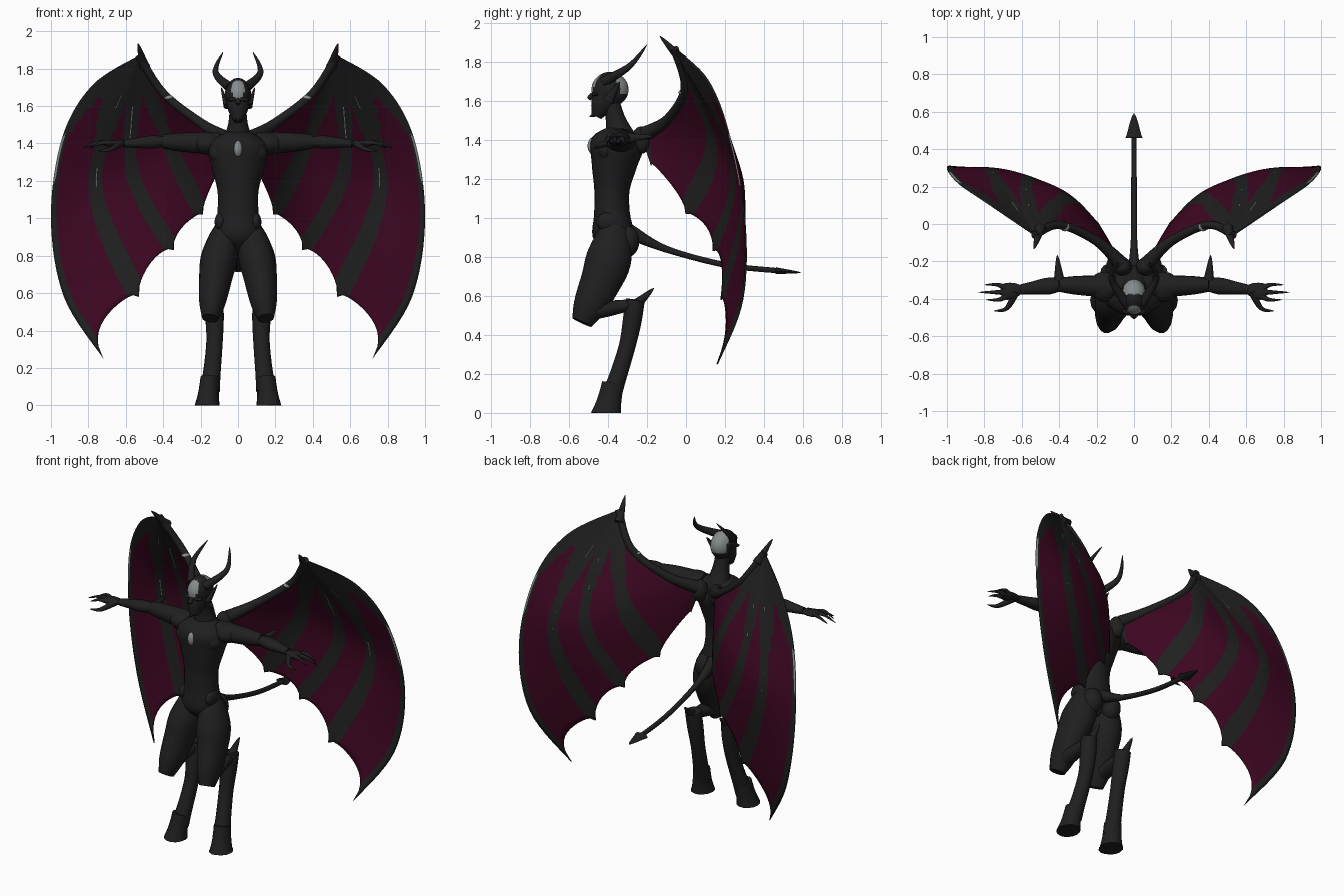
import bpy, bmesh, math
from mathutils import Vector

cube = bpy.data.objects.get("Cube")
if cube:
    bpy.data.objects.remove(cube)


def material(name, red, green, blue):
    mat = bpy.data.materials.new(name)
    mat.use_nodes = True
    mat.diffuse_color = (red, green, blue, 1)
    shader = mat.node_tree.nodes["Principled BSDF"]
    shader.inputs["Base Color"].default_value = mat.diffuse_color
    return mat


SKIN = material("charcoal skin", .014, .014, .014)
WINE = material("wine membrane", .047, .002, .015)
GREY = material("pale grey", .24, .26, .26)
SIDEWAYS, DEPTHWAYS = Vector((1, 0, 0)), Vector((0, 1, 0))


def spline(points, u):
    """Smooth position on a path through the points, with u from start to end."""
    last = len(points) - 1
    index = min(int(u * last), last - 1)
    f = u * last - index
    before, start, end, after = (Vector(points[max(0, min(last, index + k))]) for k in (-1, 0, 1, 2))
    enter, leave = (end - before) / 2, (after - start) / 2
    return start + f * (enter + f * (3 * (end - start) - 2 * enter - leave
                                     + f * (2 * (start - end) + enter + leave)))


def profile(*radii):
    """Radius rule that passes smoothly through evenly spaced radii."""
    return lambda u: spline([(radius, 0) for radius in radii], u)[0]


def taper(radius):
    """Radius rule for a claw or spike that runs to a point."""
    return lambda u: radius * (1 - u) ** .8


def finish(name, bm, materials, mirror):
    bmesh.ops.recalc_face_normals(bm, faces=bm.faces)
    mesh = bpy.data.meshes.new(name)
    bm.to_mesh(mesh)
    bm.free()
    part = bpy.data.objects.new(name, mesh)
    bpy.context.collection.objects.link(part)
    for mat in materials:
        mesh.materials.append(mat)
    if mirror:
        part.modifiers.new("mirror", "MIRROR").use_mirror_merge = False
    bpy.ops.object.select_all(action="DESELECT")
    part.select_set(True)
    bpy.context.view_layer.objects.active = part
    bpy.ops.object.shade_smooth_by_angle(angle=math.radians(50))
    return part


def loft(name, points, radius, squash=1, wide=SIDEWAYS, sides=14, steps=18, mat=SKIN):
    """Ellipse swept along a path, mirrored when the path leaves the middle."""
    bm = bmesh.new()
    path = [spline(points, i / steps) for i in range(steps + 1)]
    rings = []
    for i, centre in enumerate(path):
        along = (path[min(i + 1, steps)] - path[max(i - 1, 0)]).normalized()
        across = (wide - along * along.dot(wide)).normalized()
        other = along.cross(across) * squash
        size = max(radius(i / steps), .001)
        ring = []
        for k in range(sides):
            turn = math.tau * k / sides
            spot = centre + size * (across * math.cos(turn) + other * math.sin(turn))
            spot.z = max(spot.z, 0)
            ring.append(bm.verts.new(spot))
        rings.append(ring)
    for lower, upper in zip(rings, rings[1:]):
        for k in range(sides):
            bm.faces.new((lower[k], lower[k - 1], upper[k - 1], upper[k]))
    bm.faces.new(rings[0])
    bm.faces.new(rings[-1])
    return finish(name, bm, [mat], any(point[0] for point in points))


def blob(name, centre, size, mat=SKIN, is_grey=lambda spot: False):
    bm = bmesh.new()
    bmesh.ops.create_uvsphere(bm, u_segments=32, v_segments=24, radius=1)
    bmesh.ops.scale(bm, vec=size, verts=bm.verts)
    bmesh.ops.translate(bm, vec=centre, verts=bm.verts)
    for face in bm.faces:
        face.material_index = int(is_grey(face.calc_center_median()))
    return finish(name, bm, [mat, GREY], centre[0] > 0)


# Torso and neck
loft("torso", [(0, -.37, .82), (0, -.38, 1.15), (0, -.34, 1.48)],
     profile(.04, .125, .11, .11, .14, .16, .03), squash=.83, sides=24, steps=24)
loft("neck", [(0, -.34, 1.42), (0, -.39, 1.62)], profile(.08, .05, .045))
blob("chest_muscle", (.075, -.41, 1.35), (.08, .05, .06))
blob("shoulder_muscle", (.16, -.335, 1.4), (.08, .08, .06))
blob("hip_crest", (.095, -.4, .98), (.03, .06, .05))
blob("buttock", (.07, -.3, .88), (.06, .06, .08))
blob("chest_gem", (0, -.475, 1.37), (.025, .03, .045), GREY)


# Head, with grey patches on the forehead and the back of the crown
def head_patch(spot):
    forehead = spot.y < -.4 and Vector((spot.x / .034, (spot.z - 1.69) / .05)).length < 1
    return forehead or (spot.y > -.375 and abs(spot.x) < .057 and spot.z > 1.64)


blob("cranium", (0, -.39, 1.66), (.07, .095, .09), is_grey=head_patch)
loft("jaw", [(0, -.4, 1.65), (0, -.46, 1.52)], profile(.066, .055, .025), squash=1.1)
loft("nose", [(0, -.475, 1.64), (0, -.5, 1.61)], profile(.008, .014, .01))
loft("beard", [(0, -.45, 1.54), (0, -.495, 1.52)], taper(.02))
blob("brow", (.03, -.465, 1.635), (.03, .018, .01))
loft("ear", [(.06, -.4, 1.6), (.09, -.34, 1.7)], taper(.03), squash=.6, wide=DEPTHWAYS)
loft("horn", [(.045, -.42, 1.7), (.12, -.29, 1.78), (.08, -.2, 1.89)], taper(.028))

# Arms and hands
ELBOW, WRIST, PALM = (.4, -.325, 1.41), (.61, -.35, 1.4), (.71, -.365, 1.4)
loft("upper_arm", [(.1, -.335, 1.4), ELBOW], profile(.06, .058, .05, .038))
loft("forearm", [ELBOW, WRIST], profile(.036, .045, .034, .026), squash=.8, wide=DEPTHWAYS)
loft("palm", [WRIST, PALM], profile(.027, .04, .045, .035), squash=.4, wide=DEPTHWAYS)
loft("elbow_spur", [(.4, -.3, 1.41), (.41, -.165, 1.42)], taper(.03))
for k, reach in enumerate((.1, .13, .09)):
    spread = .04 * (1 - k)
    knuckle = Vector(PALM) + Vector((-.03, spread / 2, 0))
    bend = knuckle + Vector((reach / 2, spread / 2, .005))
    tip = bend + Vector((reach / 2 + .02, 0, -.03))
    loft(f"finger_{k + 1}", [knuckle, bend, tip], taper(.018), sides=8, wide=DEPTHWAYS)
loft("thumb", [(.63, -.36, 1.4), (.68, -.45, 1.37), (.75, -.465, 1.36)], taper(.022), sides=8)

# Legs
HOCK = (.13, -.25, .56)
loft("thigh", [(.065, -.36, .95), (.112, -.415, .73), (.148, -.535, .465)],
     profile(.06, .082, .098, .088, .072, .045), squash=1.22)
loft("shank", [(.145, -.55, .51), HOCK], profile(.045, .052, .042, .025), squash=.85)
loft("lower_leg", [(.13, -.26, .58), (.125, -.3, .35), (.15, -.385, .08)],
     profile(.05, .05, .044, .046, .053))
loft("hock_spur", [HOCK, (.127, -.165, .64)], taper(.03))
loft("hoof", [(.15, -.375, .15), (.165, -.41, -.015)], profile(.05, .055, .07), squash=1.15)

# Tail with arrow head
loft("tail", [(0, -.29, .93), (0, -.1, .84), (0, .2, .76), (0, .47, .73)],
     profile(.04, .018, .015, .014), steps=24)
loft("tail_arrow", [(0, .46, .73), (0, .59, .72)], taper(.046), squash=.4, sides=8)

# Wing rays, from the innermost one to the leading edge, all starting at the apex
APEX, SHOULDER = (.53, -.06, 1.87), (.07, -.21, 1.43)
ARM = [APEX, (.4, -.005, 1.67), (.2, -.09, 1.51), SHOULDER]
RAYS = [
    [*ARM, (.09, -.18, 1.27)],
    [APEX, (.36, .14, 1.38), (.19, 0, 1.02)],
    [APEX, (.57, .24, 1.27), (.345, .14, .83)],
    [APEX, (.76, .29, 1.2), (.53, .18, .58)],
    [APEX, (.78, .11, 1.71), (.94, .22, 1.43), (1, .3, 1), (.93, .29, .58), (.72, .16, .25)],
]

# Wing membrane with a scalloped trailing edge, wine panels between dark fingers
COLS, ROWS = 12, 40
STRIPS = COLS * (len(RAYS) - 1)
bm = bmesh.new()
grid = []
for i in range(STRIPS + 1):
    f = i % COLS / COLS
    reach = 1 - .17 * math.sqrt(f * (1 - f))
    grid.append([])
    for j in range(ROWS + 1):
        across = [spline(ray, reach * j / ROWS) for ray in RAYS]
        grid[i].append(bm.verts.new(spline(across, i / STRIPS)))
for i in range(STRIPS):
    from_finger = abs((i % COLS + .5) / COLS - .5)
    for j in range(ROWS):
        t = j / ROWS
        face = bm.faces.new((grid[i][j], grid[i + 1][j], grid[i + 1][j + 1], grid[i][j + 1]))
        if from_finger < .3 * min(1, 5 * t - 1):
            face.material_index = 1
        elif i == STRIPS - 1 and .38 < t < .52:
            face.material_index = 2
bmesh.ops.remove_doubles(bm, verts=bm.verts, dist=.0005)
wing = finish("wing_membrane", bm, [SKIN, WINE, GREY], True)
sheet = wing.modifiers.new("thickness", "SOLIDIFY")
sheet.thickness = .008
sheet.offset = 0

# Wing arm, claw and pale seams along the fingers
loft("wing_arm", ARM, profile(.022, .022, .026, .04), wide=DEPTHWAYS)
loft("wing_claw", [(.5, -.02, 1.81), (.535, -.135, 1.935)], taper(.03))
blob("wing_root", (.06, -.23, 1.4), (.05, .05, .07))
blob("wing_arm_plate", (.37, -.015, 1.645), (.025, .024, .014), GREY)
for ray, start, end in ((2, .25, .37), (3, .19, .24), (3, .45, .53)):
    seam = [spline(RAYS[ray], start), spline(RAYS[ray], end)]
    loft("pale_seam", seam, profile(.005, .005), sides=6, steps=4, mat=GREY)
